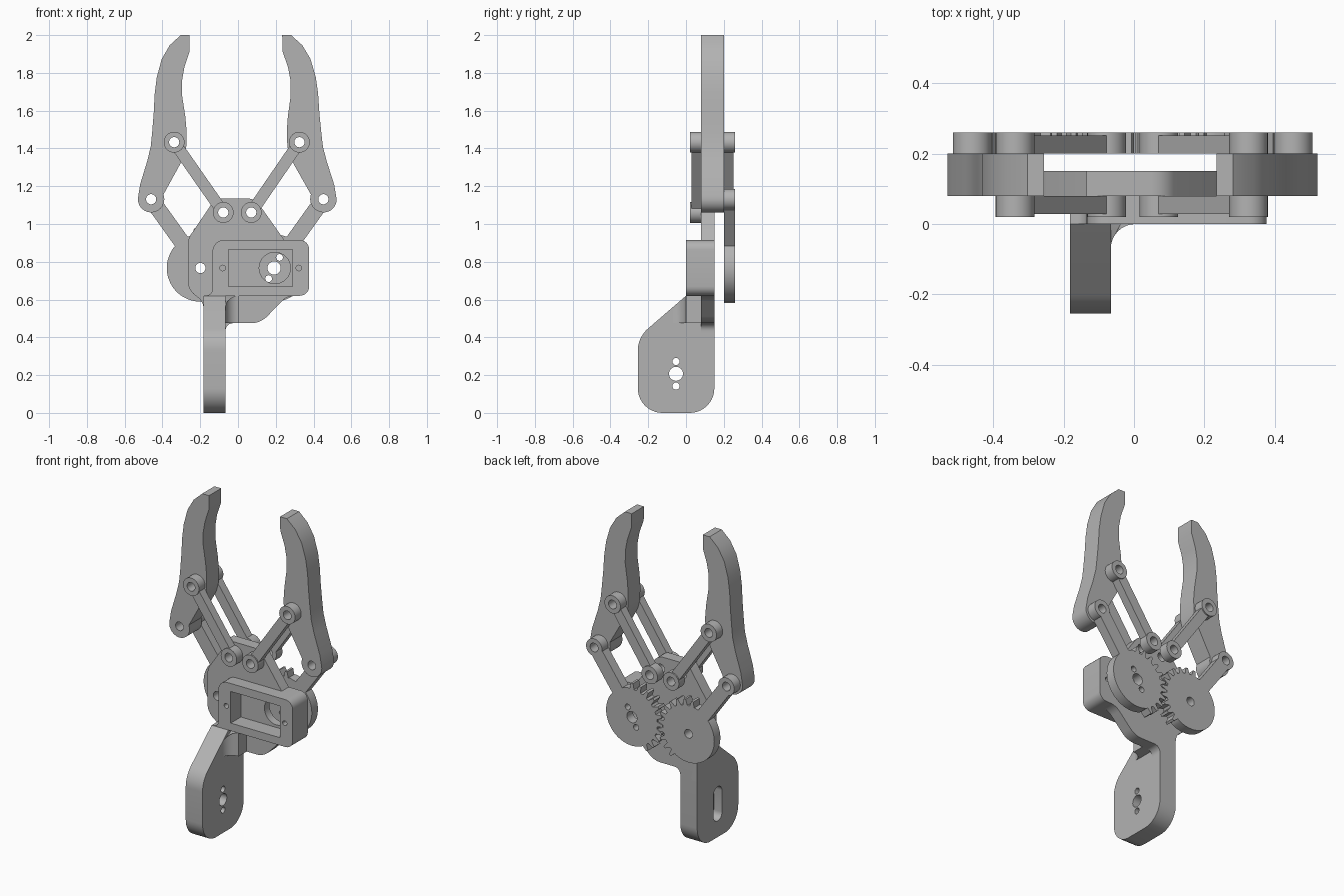
import bpy, math
from mathutils import Matrix, Vector

cube = bpy.data.objects.get("Cube")
if cube:
    bpy.data.objects.remove(cube, do_unlink=True)

grey = bpy.data.materials.new("matte_grey")
grey.use_nodes = True
grey.diffuse_color = (0.45, 0.45, 0.45, 1)
grey.node_tree.nodes["Principled BSDF"].inputs["Base Color"].default_value = (0.45, 0.45, 0.45, 1)

AXIS = -0.004  # mirror line between the two jaws
PLANES = {
    "xz": Matrix(((1, 0, 0, 0), (0, 0, -1, 0), (0, 1, 0, 0), (0, 0, 0, 1))),
    "yz": Matrix(((0, 0, 1, 0), (1, 0, 0, 0), (0, 1, 0, 0), (0, 0, 0, 1))),
    "xy": Matrix.Identity(4),
}


def circle(c, r, n=32):
    return [(c[0] + r * math.cos(math.tau * i / n), c[1] + r * math.sin(math.tau * i / n)) for i in range(n)]


def rounded(corners, steps=6):
    """Polygon from (u, v, cut) corners, each cut replaced by a conic arc."""
    out = []
    for i, (u, v, cut) in enumerate(corners):
        p = Vector((u, v))
        if not cut:
            out.append((u, v))
            continue
        a = (Vector(corners[i - 1][:2]) - p).normalized()
        b = (Vector(corners[(i + 1) % len(corners)][:2]) - p).normalized()
        w = math.sqrt(max(0, (1 - a.dot(b)) / 2))
        for k in range(steps + 1):
            t = k / steps
            f = ((1 - t) ** 2, 2 * t * (1 - t) * w, t * t)
            q = ((p + a * cut) * f[0] + p * f[1] + (p + b * cut) * f[2]) / sum(f)
            out.append(tuple(q))
    return out


def rect(u0, u1, v0, v1, cut=0):
    return rounded([(u0, v0, cut), (u1, v0, cut), (u1, v1, cut), (u0, v1, cut)])


def slab(name, loops, lo, hi, plane="xz"):
    """Extrude an outline with holes between two depths."""
    curve = bpy.data.curves.new(name, "CURVE")
    curve.dimensions = "2D"
    curve.fill_mode = "BOTH"
    curve.extrude = (hi - lo) / 2
    for loop in loops:
        s = curve.splines.new("POLY")
        s.points.add(len(loop) - 1)
        for point, (u, v) in zip(s.points, loop):
            point.co = (u, v, 0, 1)
        s.use_cyclic_u = True
    tmp = bpy.data.objects.new(name + "_curve", curve)
    bpy.context.collection.objects.link(tmp)
    deps = bpy.context.evaluated_depsgraph_get()
    mesh = bpy.data.meshes.new_from_object(tmp.evaluated_get(deps))
    bpy.data.objects.remove(tmp, do_unlink=True)
    mid = (lo + hi) / 2
    shift = {"xz": (0, mid, 0), "yz": (mid, 0, 0), "xy": (0, 0, mid)}[plane]
    mesh.transform(Matrix.Translation(shift) @ PLANES[plane])
    mesh.name = name
    mesh.materials.clear()
    mesh.materials.append(grey)
    obj = bpy.data.objects.new(name, mesh)
    bpy.context.collection.objects.link(obj)
    bpy.ops.object.select_all(action="DESELECT")
    obj.select_set(True)
    bpy.context.view_layer.objects.active = obj
    bpy.ops.object.shade_smooth_by_angle(angle=math.radians(30))
    return obj


def bar(name, p, q, half, trim_p, trim_q, lo, hi):
    p, q = Vector(p), Vector(q)
    d = (q - p).normalized()
    n = Vector((-d.y, d.x)) * half
    p, q = p + d * trim_p, q - d * trim_q
    slab(name, [[tuple(c) for c in (p + n, p - n, q - n, q + n)]], lo, hi)


def gear_outline(c, first, teeth, facing):
    """Partial gear: teeth toward the centre, plain disc elsewhere."""
    pitch, pts = 15, []
    for k in range(teeth):
        a = first + k * pitch
        pts += [(a - 5, 0.175), (a - 2, 0.211), (a + 2, 0.211), (a + 5, 0.175)]
    end = first + (teeth - 1) * pitch + 8
    sweep = 360 - (teeth - 1) * pitch - 16
    pts += [(end + sweep * i / 36, 0.178) for i in range(37)]
    return [(c[0] + facing * r * math.cos(math.radians(a)), c[1] + r * math.sin(math.radians(a))) for a, r in pts]


# Base plate: front layer carries the motor window, back layer the shaft hole
GEAR_L, GEAR_R = (-0.199, 0.767), (0.191, 0.767)
LOW_PIVOT = (-0.078, 1.061)
HOLE = 0.027
plate = rounded([
    (-0.095, 1.135, 0.04), (0.09, 1.135, 0.04), (0.245, 0.915, 0), (0.377, 0.915, 0.05),
    (0.377, 0.62, 0.05), (0.26, 0.62, 0.04), (0.12, 0.475, 0.05), (-0.066, 0.475, 0.04),
    (-0.066, 0.42, 0), (-0.182, 0.42, 0), (-0.182, 0.59, 0.04), (-0.266, 0.65, 0.05),
    (-0.266, 0.92, 0.03), (-0.12, 1.135, 0.03)])
low_right = (2 * AXIS - LOW_PIVOT[0], LOW_PIVOT[1])
plate_holes = [circle(GEAR_L, HOLE), circle(LOW_PIVOT, HOLE), circle(low_right, HOLE)]
screws = [circle((x, 0.767), 0.015, 16) for x in (-0.081, 0.322)]
window = rect(-0.05, 0.288, 0.668, 0.865)
slab("base_plate_front", [plate, window] + plate_holes + screws, 0.08, 0.10)
slab("base_plate_back", [plate, circle((0.195, 0.767), 0.083)] + plate_holes + screws, 0.10, 0.15)

# Motor housing rim
housing = rounded([(-0.182, 0.62, 0), (-0.135, 0.625, 0.03), (-0.135, 0.915, 0.06),
                   (0.377, 0.915, 0.05), (0.377, 0.62, 0.05)])
slab("motor_housing", [housing, window] + screws, 0, 0.08)

# Wrist mount with a horn slot on its outer side
mount = rounded([(0, 0.62, 0), (-0.255, 0.40, 0.07), (-0.255, 0, 0.13), (0.15, 0, 0.13), (0.15, 0.62, 0)], 10)
horn = (-0.053, 0.207)
mount_holes = [circle(horn, 0.037)] + [circle((horn[0], z), 0.019, 16) for z in (0.272, 0.142)]
slot = rect(horn[0] - 0.042, horn[0] + 0.042, 0.1, 0.314, 0.041)
slab("wrist_mount_outer", [mount, slot], -0.182, -0.125, "yz")
slab("wrist_mount_inner", [mount] + mount_holes, -0.125, -0.066, "yz")

# Fillet that blends the mount into the housing, trimmed to the mount's slope
arc = [(0.004 - 0.07 * math.cos(t * math.pi / 16), -0.07 + 0.07 * math.sin(t * math.pi / 16)) for t in range(9)]
fillet = slab("mount_fillet", [[(-0.07, -0.07)] + arc + [(0.004, 0.08), (-0.07, 0.08)]], 0.475, 0.62, "xy")
for v in fillet.data.vertices:
    if v.co.z > 0.6 and v.co.y < 0:
        v.co.z = 0.62 + 0.864 * v.co.y

# Finger outline for the right-hand jaw
ARM_PIVOT, LINK_PIVOT = (-0.460, 1.131), (-0.338, 1.433)
finger = [
    (-0.303, 2), (-0.256, 2), (-0.256, 1.915), (-0.284, 1.83), (-0.296, 1.76), (-0.296, 1.68),
    (-0.279, 1.57), (-0.272, 1.49), (-0.274, 1.41), (-0.288, 1.355), (-0.31, 1.31), (-0.394, 1.157)]
finger += [(ARM_PIVOT[0] + 0.07 * math.cos(math.radians(a)), ARM_PIVOT[1] + 0.07 * math.sin(math.radians(a)))
           for a in range(0, -196, -15)]
finger += [(-0.518, 1.21), (-0.48, 1.335), (-0.462, 1.41), (-0.454, 1.49), (-0.446, 1.59),
           (-0.441, 1.69), (-0.43, 1.777), (-0.404, 1.873), (-0.361, 1.947)]


def jaw(side, label):
    def m(p):
        return p if side < 0 else (2 * AXIS - p[0], p[1])

    def tilt(p):
        # the left jaw leans in slightly
        x, z = m(p)
        return (x - 0.016 * (z - ARM_PIVOT[1]), z) if side > 0 else (x, z)

    arm, low, high = m(ARM_PIVOT), m(LOW_PIVOT), tilt(LINK_PIVOT)
    slab(label + "_finger", [[tilt(p) for p in finger], circle(arm, HOLE), circle(high, HOLE)], 0.08, 0.20)

    # Link pairs in front of and behind the finger
    for where, lo, hi, bar_lo, bar_hi in (("front", 0.02, 0.08, 0.028, 0.08), ("back", 0.20, 0.26, 0.20, 0.252)):
        for end, c in (("lower", low), ("upper", high)):
            slab(f"{label}_{where}_link_{end}_eye", [circle(c, 0.055), circle(c, HOLE)], lo, hi)
        bar(f"{label}_{where}_link_bar", low, high, 0.031, 0.045, 0.045, bar_lo, bar_hi)

    # Gear with its arm; the driven one has extra horn screw holes
    c = GEAR_L if side < 0 else GEAR_R
    first = -52.5 if side < 0 else -60
    holes = [circle(c, HOLE if side < 0 else 0.035)]
    if side > 0:
        holes += [circle((c[0] + s * 0.029, c[1] + s * 0.056), 0.018, 16) for s in (-1, 1)]
    slab(label + "_gear", [gear_outline(c, first, 11, -side)] + holes, 0.20, 0.26)
    bar(label + "_gear_arm", c, arm, 0.042, 0.13, 0.04, 0.20, 0.26)
    slab(label + "_gear_arm_eye", [circle(arm, 0.055), circle(arm, HOLE)], 0.20, 0.26)


jaw(-1, "right")
jaw(1, "left")
